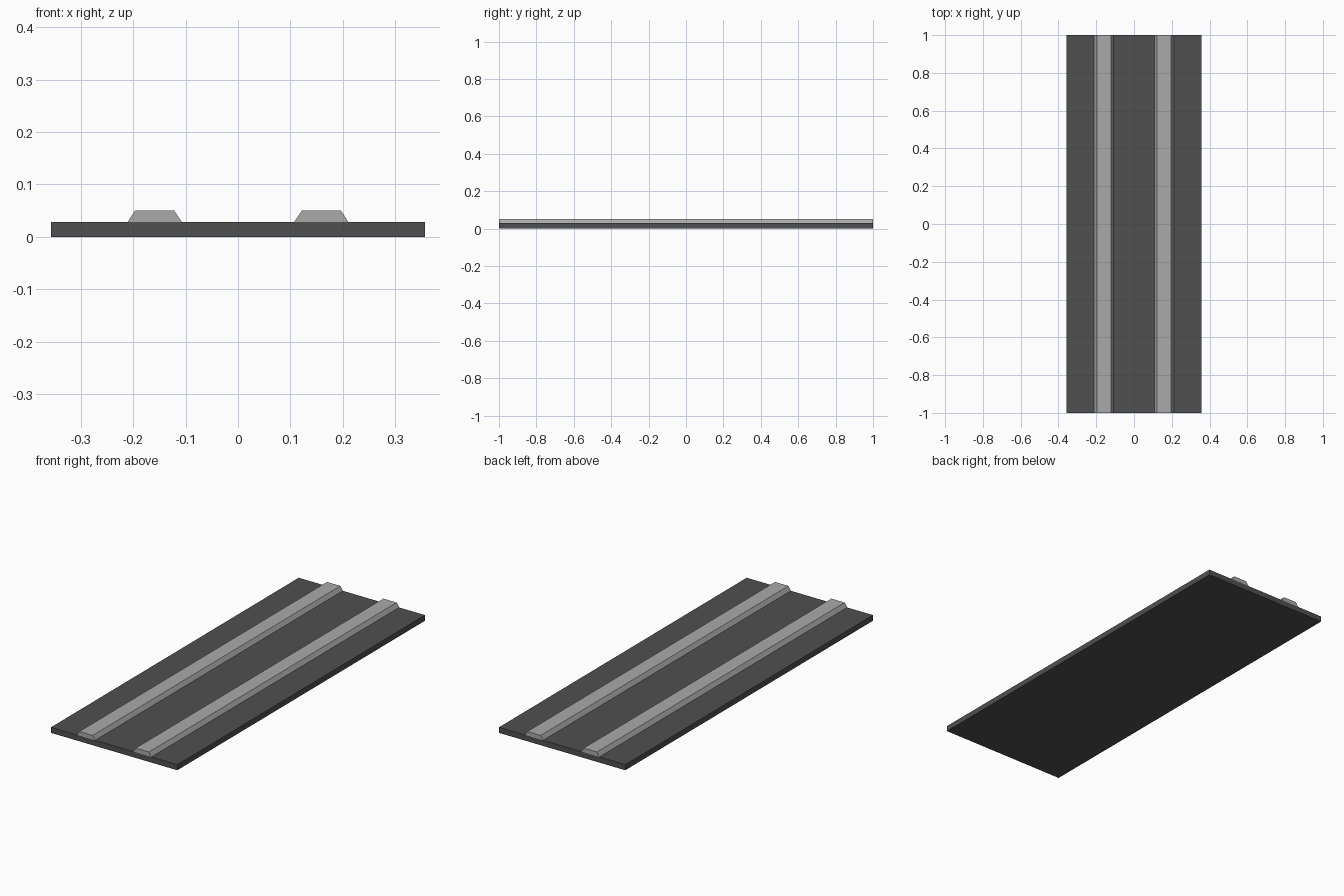
import bpy, bmesh

if "Cube" in bpy.data.objects:
    bpy.data.objects.remove(bpy.data.objects["Cube"])


def material(name, grey):
    mat = bpy.data.materials.new(name)
    mat.diffuse_color = (grey, grey, grey, 1)
    mat.use_nodes = True
    mat.node_tree.nodes["Principled BSDF"].inputs["Base Color"].default_value = mat.diffuse_color
    return mat


def extrude_profile(name, profile, mat=None, y0=-1.0, y1=1.0):
    """Sweep a closed x-z profile along y."""
    bm = bmesh.new()
    face = bm.faces.new([bm.verts.new((x, y0, z)) for x, z in profile])
    out = bmesh.ops.extrude_face_region(bm, geom=[face], use_keep_orig=True)
    verts = [g for g in out["geom"] if isinstance(g, bmesh.types.BMVert)]
    bmesh.ops.translate(bm, verts=verts, vec=(0, y1 - y0, 0))
    bmesh.ops.recalc_face_normals(bm, faces=bm.faces)
    mesh = bpy.data.meshes.new(name)
    bm.to_mesh(mesh)
    bm.free()
    obj = bpy.data.objects.new(name, mesh)
    bpy.context.collection.objects.link(obj)
    if mat:
        mesh.materials.append(mat)
    return obj


HALF_W, PLATE_TOP, RAIL_TOP = 0.357, 0.0286, 0.05
RAIL_X, RAIL_BASE, RAIL_CROWN = 0.159, 0.0515, 0.0375

# Flat base slab
extrude_profile("base_plate",
                [(-HALF_W, 0), (HALF_W, 0), (HALF_W, PLATE_TOP), (-HALF_W, PLATE_TOP)],
                material("dark_grey", 0.08))

# Two raised strips with sloping sides
rail_mat = material("light_grey", 0.4)
for side, sx in (("left", -1), ("right", 1)):
    cx = sx * RAIL_X
    extrude_profile(f"{side}_rail",
                    [(cx - RAIL_BASE, PLATE_TOP), (cx + RAIL_BASE, PLATE_TOP),
                     (cx + RAIL_CROWN, RAIL_TOP), (cx - RAIL_CROWN, RAIL_TOP)],
                    rail_mat)
